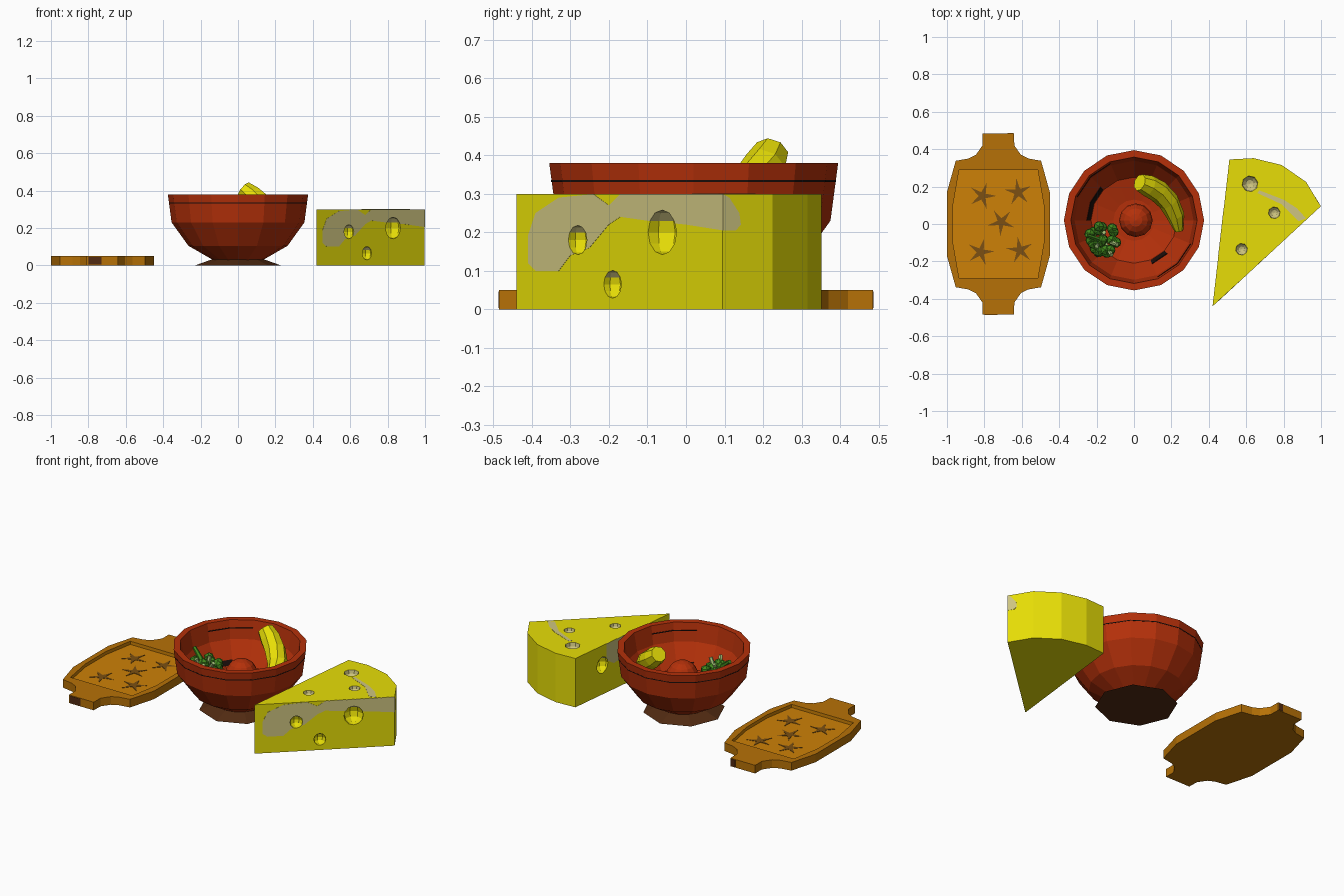
import bpy, bmesh, math, random
from mathutils import Vector, Matrix

if "Cube" in bpy.data.objects:
    bpy.data.objects.remove(bpy.data.objects["Cube"])

random.seed(4)


def material(name, r, g, b):
    m = bpy.data.materials.new(name)
    m.diffuse_color = (r, g, b, 1)
    m.use_nodes = True
    m.node_tree.nodes["Principled BSDF"].inputs["Base Color"].default_value = m.diffuse_color
    return m


RED = material("terracotta", 0.46, 0.030, 0.003)
FOOT = material("dark_brown", 0.085, 0.024, 0.006)
BLACK = material("black_line", 0.010, 0.004, 0.003)
RIM = material("tray_rim_wood", 0.47, 0.165, 0.002)
FLOOR = material("tray_floor_wood", 0.61, 0.22, 0.002)
STAR = material("carved_wood", 0.20, 0.08, 0.006)
CHEESE = material("cheese_yellow", 0.80, 0.73, 0.002)
PALE = material("pale_rind", 0.62, 0.56, 0.22)
GREEN = material("leaf_green", 0.05, 0.24, 0.012)
STALK = material("stalk_green", 0.36, 0.52, 0.18)


def finish(name, bm, mats, index=0):
    bmesh.ops.remove_doubles(bm, verts=bm.verts, dist=1e-5)
    bmesh.ops.recalc_face_normals(bm, faces=bm.faces)
    me = bpy.data.meshes.new(name)
    if index:
        for f in bm.faces:
            f.material_index = index
    bm.to_mesh(me)
    bm.free()
    for m in mats:
        me.materials.append(m)
    ob = bpy.data.objects.new(name, me)
    bpy.context.collection.objects.link(ob)
    return ob


def slab(name, pts, z0, z1, mats, index=0, origin=(0, 0, 0), u=(1, 0, 0), v=(0, 1, 0)):
    """Extrude a 2D outline between two heights above the plane (origin, u, v)."""
    o, u, v = Vector(origin), Vector(u).normalized(), Vector(v).normalized()
    n = u.cross(v)
    bm = bmesh.new()
    lo, hi = [[bm.verts.new(o + u * a + v * b + n * h) for a, b in pts] for h in (z0, z1)]
    bm.faces.new(lo)
    bm.faces.new(hi)
    for i in range(len(pts)):
        j = (i + 1) % len(pts)
        bm.faces.new((lo[i], lo[j], hi[j], hi[i]))
    return finish(name, bm, mats, index)


def lathe(name, prof, mat, n=16, a0=0, a1=360, closed=False):
    """Turn a profile of (radius, z) around the bowl axis."""
    bm = bmesh.new()
    rings = []
    for i in range(n + 1):
        a = math.radians(a0 + (a1 - a0) * i / n)
        rings.append([bm.verts.new((r * math.cos(a), 0.02 + r * math.sin(a), z)) for r, z in prof])
    m = len(prof)
    for A, B in zip(rings, rings[1:]):
        for k in range(m if closed else m - 1):
            l = (k + 1) % m
            vs = [A[k], B[k], B[l], A[l]]
            if prof[k][0] == 0:
                vs.pop(1)
            elif prof[l][0] == 0:
                vs.pop(2)
            bm.faces.new(vs)
    if a1 - a0 < 360:
        bm.faces.new(rings[0])
        bm.faces.new(rings[-1])
    return finish(name, bm, [mat])


def cut(ob, cutter):
    mod = ob.modifiers.new("cut", 'BOOLEAN')
    mod.operation = 'DIFFERENCE'
    mod.solver = 'EXACT'
    mod.object = cutter
    bpy.context.view_layer.objects.active = ob
    bpy.ops.object.modifier_apply(modifier=mod.name)


# Tray: mirrored outline with two handles, recessed floor
quarter = [(0.275, 0.17), (0.228, 0.338), (0.16, 0.35), (0.12, 0.37), (0.085, 0.42), (0.084, 0.485)]
right = [(x, -y) for x, y in quarter[::-1]] + quarter
outline = right + [(-x, y) for x, y in right[::-1]]
T = (-0.725, 0, 0)
tray = slab("tray", outline, 0, 0.05, [RIM, FLOOR], 0, T)
rq = [(0.21, -0.29), (0.243, -0.1), (0.243, 0.1), (0.21, 0.29)]
recess = slab("recess_cutter", rq + [(-x, y) for x, y in rq[::-1]], 0.03, 0.08, [RIM, FLOOR], 1, T)
cut(tray, recess)
bpy.data.objects.remove(recess)

# Dark end grain on the handles
slab("front_handle_mark", [(-0.80, 0.004), (-0.73, 0.004), (-0.73, 0.046), (-0.80, 0.046)],
     -0.002, 0.002, [FOOT], 0, (0, -0.485, 0), (1, 0, 0), (0, 0, 1))
slab("back_handle_mark", [(0.645, 0.004), (0.675, 0.004), (0.675, 0.046), (0.645, 0.046)],
     -0.002, 0.002, [FOOT], 0, (0, 0.485, 0), (-1, 0, 0), (0, 0, 1))

# Carved stars on the tray floor
for i, (x, y) in enumerate([(-0.81, 0.15), (-0.62, 0.17), (-0.71, 0.01), (-0.82, -0.15), (-0.61, -0.14)]):
    pts = []
    for k in range(10):
        a = math.radians(36 * k + 25 * i)
        r = 0.021 if k % 2 else 0.075
        pts.append((r * math.cos(a), r * math.sin(a)))
    slab(f"carved_star_{i + 1}", pts, 0.028, 0.032, [STAR], 0, (x, y, 0))

# Bowl, foot and dark lines
lathe("bowl", [(0, 0.025), (0.135, 0.03), (0.265, 0.105), (0.355, 0.23), (0.375, 0.38),
               (0.338, 0.38), (0.318, 0.27), (0.23, 0.14), (0.11, 0.11), (0, 0.11)], RED)
lathe("bowl_foot", [(0, 0), (0.23, 0), (0.135, 0.034), (0, 0.034)], FOOT, 8)


def line(r):
    return [(r - .003, .331), (r + .001, .331), (r + .001, .336), (r - .003, .336)]


lathe("outer_line", line(0.3688), BLACK, closed=True)
lathe("inner_line_back", line(0.3295), BLACK, 2, 112.5, 157.5, True)
lathe("inner_line_front", line(0.3295), BLACK, 2, -67.5, -22.5, True)
mark = [(0.232, 0.150), (0.250, 0.177), (0.256, 0.173), (0.238, 0.146)]
lathe("inner_mark_left", mark, BLACK, 2, 135, 180, True)
lathe("inner_mark_right", mark, BLACK, 1, -67.5, -45, True)

# Round fruit in the middle of the bowl
bm = bmesh.new()
bmesh.ops.create_uvsphere(bm, u_segments=12, v_segments=8, radius=0.09,
                          matrix=Matrix.Translation((0.01, 0.02, 0.205)))
finish("round_fruit", bm, [RED])

# Curved yellow vegetable: eight-sided tapered tube
path = [Vector(p) for p in [(0.03, 0.222, 0.408), (0.075, 0.205, 0.37), (0.13, 0.175, 0.325),
                            (0.185, 0.12, 0.28), (0.222, 0.045, 0.24), (0.24, -0.035, 0.21)]]
radii = [0.046, 0.058, 0.06, 0.057, 0.048, 0.024]
bm = bmesh.new()
rings = []
for i, (p, r) in enumerate(zip(path, radii)):
    t = (path[min(i + 1, 5)] - path[max(i - 1, 0)]).normalized()
    s = t.cross(Vector((0, 0, 1))).normalized()
    w = s.cross(t)
    rings.append([bm.verts.new(p + (s * math.cos(k * math.pi / 4) + w * math.sin(k * math.pi / 4)) * r)
                  for k in range(8)])
for A, B in zip(rings, rings[1:]):
    for k in range(8):
        bm.faces.new((A[k], A[k - 1], B[k - 1], B[k]))
bm.faces.new(rings[0])
bm.faces.new(rings[-1])
finish("yellow_vegetable", bm, [CHEESE])

# Green florets with short stalks
tops = [(-0.225, -0.05), (-0.18, -0.025), (-0.12, -0.03), (-0.22, -0.10), (-0.165, -0.085),
        (-0.11, -0.09), (-0.20, -0.14), (-0.14, -0.145)]
bm = bmesh.new()
for x, y in tops:
    z = 0.25 + random.uniform(-0.02, 0.03)
    for _ in range(3):
        off = Vector([random.uniform(-0.014, 0.014) for _ in range(3)])
        bmesh.ops.create_icosphere(bm, subdivisions=1, radius=0.031,
                                   matrix=Matrix.Translation(Vector((x, y, z)) + off))
finish("green_florets", bm, [GREEN])


def stalk(name, a, b, r, mat):
    a, b = Vector(a), Vector(b)
    bm = bmesh.new()
    q = (b - a).to_track_quat('Z', 'Y').to_matrix().to_4x4()
    bmesh.ops.create_cone(bm, cap_ends=True, segments=6, radius1=r, radius2=r * 0.7,
                          depth=(b - a).length, matrix=Matrix.Translation((a + b) / 2) @ q)
    finish(name, bm, [mat])


stalk("long_stalk", (-0.17, -0.09, 0.26), (-0.255, -0.06, 0.33), 0.016, GREEN)
for i, (x, y) in enumerate(tops[1::2]):
    stalk(f"pale_stalk_{i + 1}", (-0.17, -0.08, 0.17), (x + 0.02, y - 0.02, 0.295), 0.016, STALK)

# Cheese wedge
C = [CHEESE, PALE]
tip, corner, back = Vector((0.42, -0.44, 0)), Vector((0.998, 0.095, 0)), Vector((0.51, 0.345, 0))
side = Vector((0.92, 0.225, 0))
wedge = slab("cheese_wedge", [tip[:2], corner[:2], side[:2], (0.79, 0.315), (0.64, 0.352), back[:2]],
             0, 0.30, C)

# Pale patches on the cut side, the rim beside it, the top and the left side
k = (corner - tip).length / 0.535
front = [(-.41, .12), (-.39, .10), (-.33, .10), (-.30, .14), (-.25, .16), (-.20, .22), (-.17, .24),
         (-.10, .23), (0, .22), (.095, .205), (.095, .299), (-.17, .299), (-.20, .27), (-.24, .299),
         (-.33, .29), (-.39, .25), (-.41, .19)]
UP = (0, 0, 1)
patches = [
    slab("pale_patch_cut_side", [((y + 0.44) * k, z) for y, z in front], -0.002, 0.001, C, 1,
         tip, corner - tip, UP),
    slab("pale_patch_rim", [(0, .205), (.04, .205), (.055, .22), (.05, .25), (.02, .29), (0, .299)],
         -0.002, 0.001, C, 1, corner, side - corner, UP),
    slab("pale_patch_top", [(.66, .165), (.79, .105), (.88, .015), (.92, .03), (.87, .085), (.80, .13),
                            (.67, .18)], 0.298, 0.301, C, 1),
    slab("pale_patch_left_side", [(.26, .20), (.32, .16), (.42, .17), (.50, .24), (.52, .299), (.26, .299)],
         -0.002, 0.001, C, 1, back, tip - back, UP)]

# Holes
holes = [(0.62, 0.215, 0.30, 0.043, 1), (0.75, 0.06, 0.30, 0.032, 1), (0.575, -0.135, 0.30, 0.032, 1),
         (0.828, -0.06, 0.2, 0.058, 0), (0.592, -0.28, 0.18, 0.038, 0), (0.689, -0.19, 0.065, 0.036, 0),
         (0.484, 0.12, 0.18, 0.05, 0)]
for x, y, z, r, pale in holes:
    bm = bmesh.new()
    bmesh.ops.create_uvsphere(bm, u_segments=8, v_segments=6, radius=r,
                              matrix=Matrix.Translation((x, y, z)) @ Matrix.Rotation(0.2, 4, 'Z'))
    cutter = finish("hole_cutter", bm, C, pale)
    # Upper half of the side holes is pale as well
    for f in cutter.data.polygons:
        if f.center.z > z + 0.3 * r:
            f.material_index = 1
    for ob in [wedge] + patches:
        cut(ob, cutter)
    bpy.data.objects.remove(cutter)
